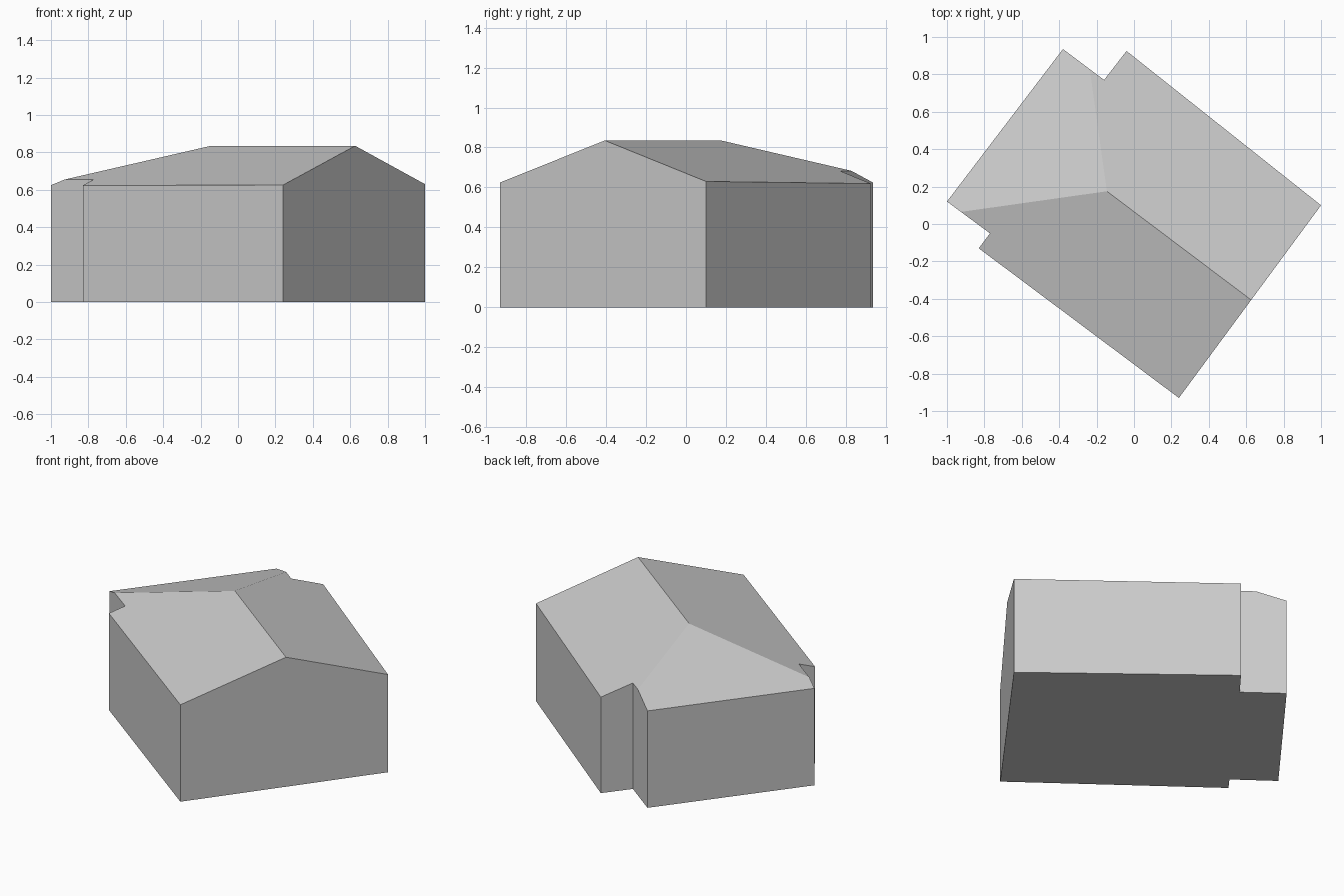
import bpy
import bmesh
from mathutils import Vector

cube = bpy.data.objects.get("Cube")
if cube:
    bpy.data.objects.remove(cube, do_unlink=True)

# Plain grey for walls and roof
grey = bpy.data.materials.new("plain_grey")
grey.use_nodes = True
colour = (0.6, 0.6, 0.6, 1.0)
grey.diffuse_color = colour
grey.node_tree.nodes["Principled BSDF"].inputs["Base Color"].default_value = colour

# Footprint corners, counter-clockwise, with notches beside the hipped end
front, right, back = (0.24, -0.93), (1.0, 0.10), (-0.04, 0.925)
back_notch, hip_back, hip_front = (-0.16, 0.77), (-0.38, 0.935), (-1.0, 0.12)
front_notch, front_left = (-0.77, -0.05), (-0.83, -0.13)
footprint = [front, right, back, back_notch, hip_back, hip_front,
             front_notch, front_left]

EAVE = 0.625
ridge_gable = Vector((0.625, -0.405, 0.835))
ridge_hip = Vector((-0.145, 0.175, 0.835))


def at(corner, z):
    return Vector((*corner, z))


# Walls: extrude the footprint well above the roof
bm = bmesh.new()
base = bm.faces.new([bm.verts.new(at(c, 0)) for c in footprint])
raised = bmesh.ops.extrude_face_region(bm, geom=[base], use_keep_orig=True)
top = [g for g in raised["geom"] if isinstance(g, bmesh.types.BMVert)]
bmesh.ops.translate(bm, verts=top, vec=(0, 0, 2))

# Roof: slice the block with the two gable slopes and the hip slope
slopes = [
    (at(front, EAVE), ridge_gable, ridge_hip),
    (at(right, 0.63), ridge_gable, ridge_hip),
    (at(hip_back, EAVE), at(hip_front, EAVE), ridge_hip),
]
for a, b, c in slopes:
    normal = (b - a).cross(c - a).normalized()
    if normal.z < 0:
        normal.negate()
    cut = bmesh.ops.bisect_plane(
        bm, geom=bm.verts[:] + bm.edges[:] + bm.faces[:],
        plane_co=a, plane_no=normal, clear_outer=True)
    rim = [g for g in cut["geom_cut"] if isinstance(g, bmesh.types.BMEdge)]
    bmesh.ops.edgeloop_fill(bm, edges=rim)

bmesh.ops.recalc_face_normals(bm, faces=bm.faces)
mesh = bpy.data.meshes.new("house")
bm.to_mesh(mesh)
bm.free()
mesh.materials.append(grey)
house = bpy.data.objects.new("house", mesh)
bpy.context.collection.objects.link(house)
